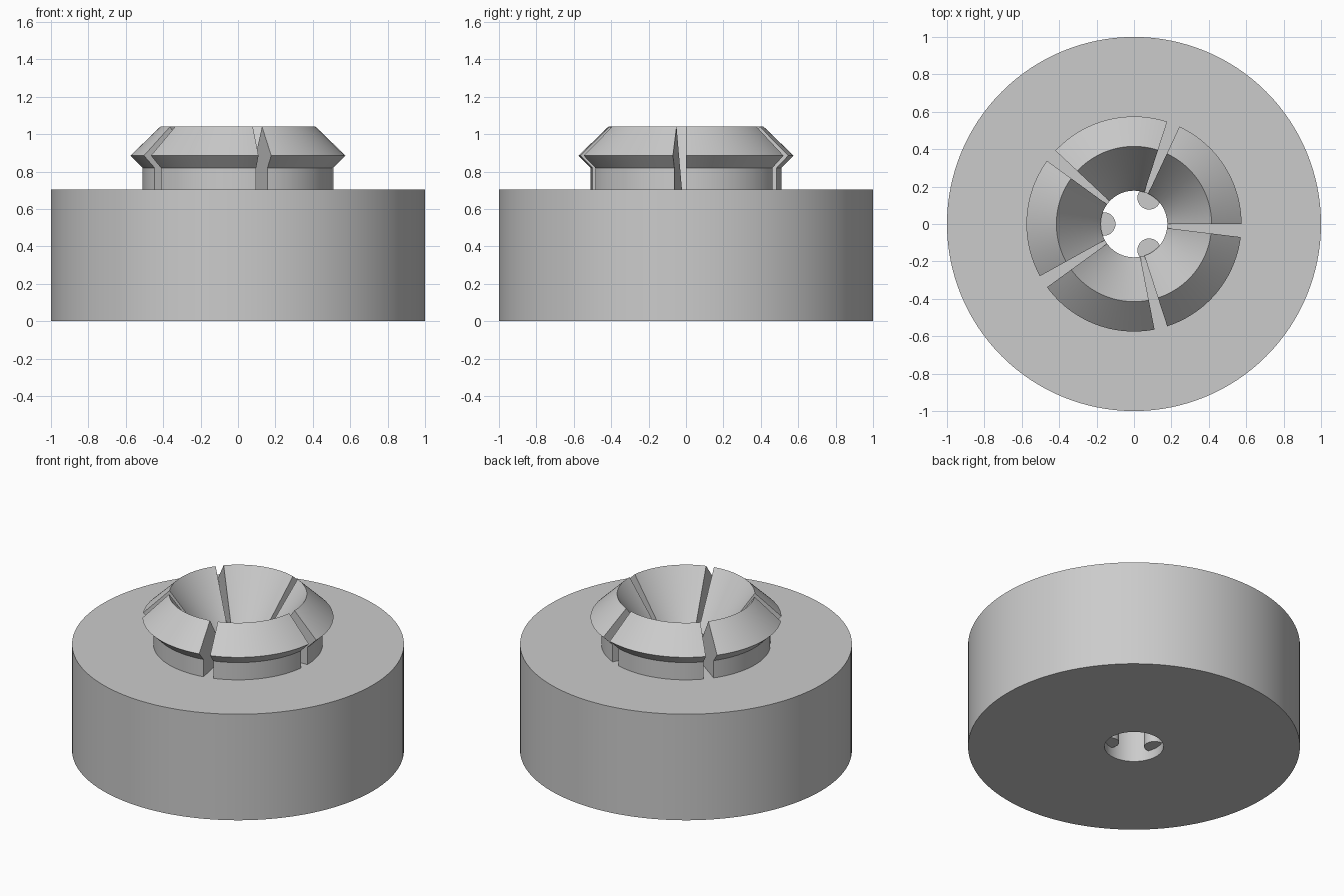
import bpy, bmesh
from math import cos, sin, radians, pi, tau

cube = bpy.data.objects.get("Cube")
if cube:
    bpy.data.objects.remove(cube, do_unlink=True)

grey = bpy.data.materials.new("light_grey")
grey.use_nodes = True
colour = (0.6, 0.6, 0.6, 1)
grey.diffuse_color = colour
grey.node_tree.nodes["Principled BSDF"].inputs["Base Color"].default_value = colour

BODY_TOP = 0.705
HOLE = 0.178


def revolve(name, profile, start, sweep, steps):
    """Sweep a closed (radius, z) profile about z; partial sweeps get end caps."""
    bm = bmesh.new()
    full = abs(sweep - tau) < 1e-6
    rings = []
    for i in range(steps if full else steps + 1):
        a = start + sweep * i / steps
        rings.append([bm.verts.new((r * cos(a), r * sin(a), z)) for r, z in profile])
    n = len(profile)
    for i in range(steps):
        a, b = rings[i], rings[(i + 1) % len(rings)]
        for j in range(n):
            k = (j + 1) % n
            bm.faces.new((a[j], b[j], b[k], a[k]))
    if not full:
        bm.faces.new(rings[0])
        bm.faces.new(rings[-1][::-1])
    bmesh.ops.recalc_face_normals(bm, faces=bm.faces)
    mesh = bpy.data.meshes.new(name)
    bm.to_mesh(mesh)
    bm.free()
    obj = bpy.data.objects.new(name, mesh)
    bpy.context.collection.objects.link(obj)
    finish(obj)
    return obj


def finish(obj):
    obj.data.materials.append(grey)
    bpy.ops.object.select_all(action='DESELECT')
    obj.select_set(True)
    bpy.context.view_layer.objects.active = obj
    bpy.ops.object.shade_smooth_by_angle(angle=radians(25))


# Thick round base with a through hole
revolve("base", [(HOLE, 0), (1, 0), (1, BODY_TOP), (HOLE, BODY_TOP)], 0, tau, 128)

# Five flared jaws around the funnel, separated by wedge-shaped slots
jaw = [(HOLE, BODY_TOP), (0.51, BODY_TOP), (0.51, 0.82), (0.575, 0.885), (0.415, 1.04)]
for i in range(5):
    revolve(f"jaw_{i + 1}", jaw, radians(72 * i), radians(65), 24)

# Three round locking pins set into the hole wall
pin_bottom, pin_top = 0.06, BODY_TOP - 0.01
for i in range(3):
    a = pi / 3 + tau * i / 3
    bpy.ops.mesh.primitive_cylinder_add(
        vertices=32, radius=0.063, depth=pin_top - pin_bottom,
        location=(0.162 * cos(a), 0.162 * sin(a), (pin_top + pin_bottom) / 2))
    pin = bpy.context.object
    pin.name = f"locking_pin_{i + 1}"
    finish(pin)
